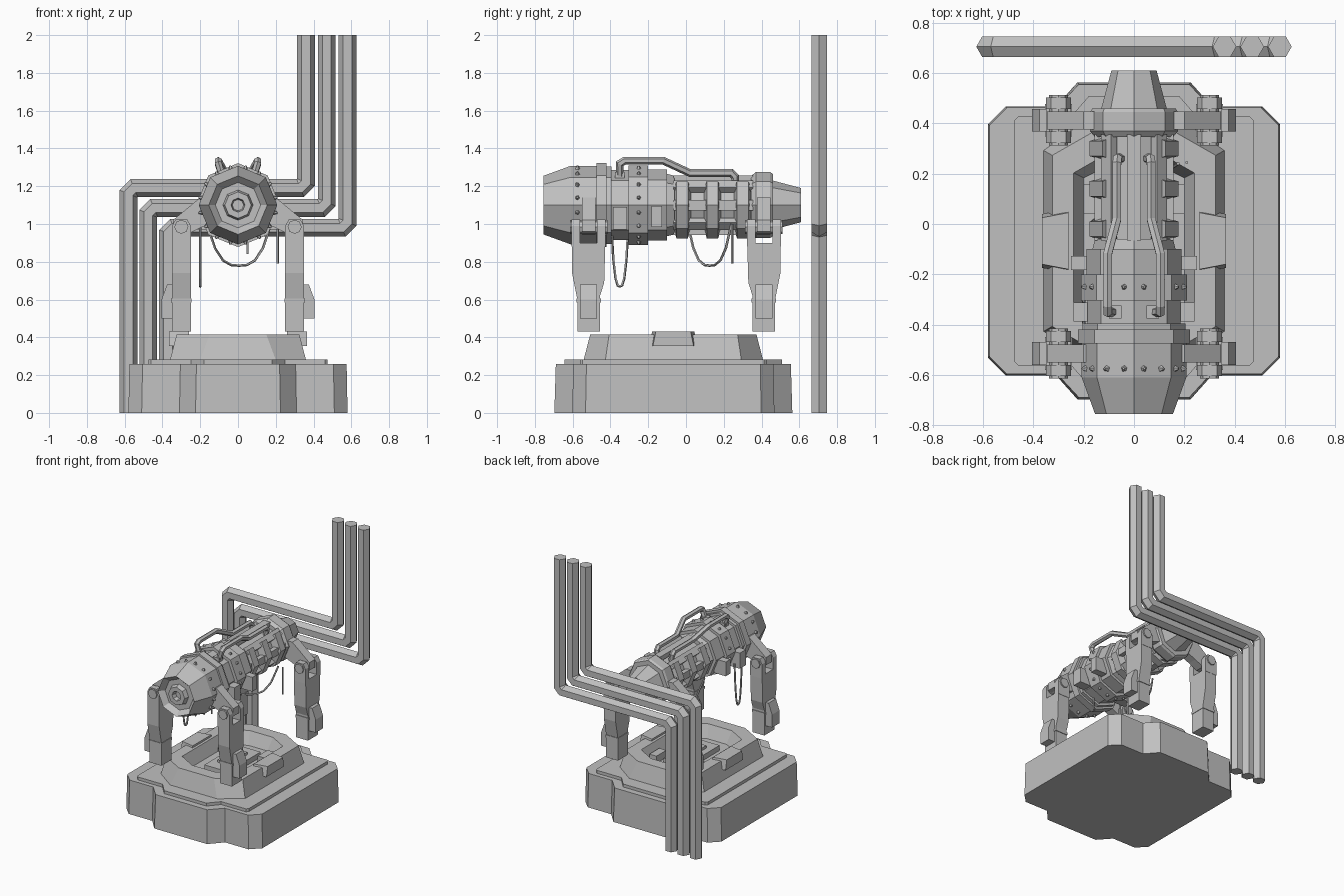
import bpy, bmesh, math
from mathutils import Matrix, Vector

cube = bpy.data.objects.get("Cube")
if cube:
    bpy.data.objects.remove(cube, do_unlink=True)

mat = bpy.data.materials.new("plain grey")
mat.use_nodes = True
GREY = (0.53, 0.53, 0.53, 1)
mat.diffuse_color = GREY
mat.node_tree.nodes["Principled BSDF"].inputs["Base Color"].default_value = GREY

AXIS_Z = 1.1          # height of the barrel axis
BASE_Y = -0.067       # middle of the base


def finish(name, bm):
    bmesh.ops.recalc_face_normals(bm, faces=bm.faces)
    mesh = bpy.data.meshes.new(name)
    bm.to_mesh(mesh)
    bm.free()
    mesh.materials.append(mat)
    obj = bpy.data.objects.new(name, mesh)
    bpy.context.collection.objects.link(obj)
    return obj


def skin(bm, loops):
    """Join equal loops of points with quads and close the ends."""
    rings = [[bm.verts.new(p) for p in loop] for loop in loops]
    n = len(rings[0])
    for a, b in zip(rings, rings[1:]):
        for i in range(n):
            j = (i + 1) % n
            bm.faces.new((a[i], a[j], b[j], b[i]))
    bm.faces.new(rings[0])
    bm.faces.new(rings[-1])


def outline(quarter, z):
    """Mirror a quarter outline into a full one around the base centre."""
    half = quarter + [(-x, y) for x, y in reversed(quarter)]
    full = half + [(-x, -y) for x, y in half]
    return [(x, y + BASE_Y, z) for x, y in full]


def box(bm, centre, size, turn=Matrix()):
    m = Matrix.Translation(centre) @ turn @ Matrix.Diagonal((*size, 1))
    bmesh.ops.create_cube(bm, size=1, matrix=m)


def around(angle, r, y):
    """Point round the barrel, angle measured from the top towards +x."""
    return (r * math.sin(angle), y, AXIS_Z + r * math.cos(angle))


def prism(bm, points, axis, lo, hi):
    """Extrude a flat polygon along x or y."""
    place = (lambda p, d: (d, *p)) if axis == 'x' else (lambda p, d: (p[0], d, p[1]))
    skin(bm, [[place(p, d) for p in points] for d in (lo, hi)])


def sweep(bm, path, r, sides, ref):
    """Mitred tube along a path; ref is roughly normal to its plane."""
    pts, ref, loops = [Vector(p) for p in path], Vector(ref), []
    for i, p in enumerate(pts):
        t0 = (p - pts[max(i - 1, 0)]).normalized()
        t1 = (pts[min(i + 1, len(pts) - 1)] - p).normalized()
        t = (t0 + t1).normalized()
        side = t.cross(ref).normalized()
        up = side.cross(t).normalized()
        stretch = 1 / max(t.dot(t1 if t1.length else t0), 0.5)
        ring = [2 * math.pi * k / sides for k in range(sides)]
        loops.append([p + r * (math.cos(a) * side * stretch + math.sin(a) * up) for a in ring])
    skin(bm, loops)


def lathe(name, profile, sides=8):
    """Turn (y, radius) steps around the barrel axis, one corner on top."""
    bm = bmesh.new()
    ring = [2 * math.pi * k / sides for k in range(sides)]
    skin(bm, [[around(a, r, y) for a in ring] for y, r in profile])
    return finish(name, bm)


# Base: stepped plinth and a raised block with a sunken well
bm = bmesh.new()
skin(bm, [outline([(.58, .465), (.51, .535), (.31, .535), (.225, .63)], 0),
          outline([(.575, .46), (.505, .53), (.305, .53), (.22, .622)], .26)])
finish("base_plinth", bm)

bm = bmesh.new()
step = [(.475, .48), (.46, .495), (.25, .495), (.18, .575)]
skin(bm, [outline(step, .255), outline(step, .283)])
finish("base_step", bm)

bm = bmesh.new()
skin(bm, [outline([(.36, .36), (.2, .475)], .28),
          outline([(.325, .34), (.15, .44)], .415),
          outline([(.24, .27), (.1, .35)], .415),
          outline([(.2, .25), (.08, .31)], .32)])
finish("base_well", bm)

bm = bmesh.new()
box(bm, (0, BASE_Y, .335), (.2, .4, .05))
box(bm, (0, BASE_Y, .365), (.1, .22, .03))
for s in (-1, 1):
    box(bm, (s * .17, .1, .345), (.06, .12, .06))
finish("well_fittings", bm)

bm = bmesh.new()
for s in (-1, 1):
    skin(bm, [[(s * x, y, z) for x, y in ((.26, y0), (.365, y0 + i), (.365, y1 - i), (.26, y1))]
              for y0, y1, i, z in ((-.19, .055, .015, .355), (-.18, .045, .02, .43))])
finish("base_side_blocks", bm)

# Barrel: front housing, core, collar and tail
lathe("front_housing", [
    (-.715, .03), (-.75, .037), (-.75, .07), (-.715, .08), (-.715, .12),
    (-.755, .155), (-.61, .208), (-.475, .208), (-.475, .222), (-.42, .222),
    (-.42, .205), (-.395, .205), (-.395, .185), (-.305, .185), (-.305, .21), (-.2, .21),
    (-.2, .188), (-.1, .188), (-.1, .165), (-.06, .155), (-.06, .12)])
lathe("barrel_core", [(-.08, .122), (.38, .122)])
lathe("rear_collar", [(.345, .13), (.345, .155), (.37, .175), (.445, .175),
                      (.46, .165), (.46, .13), (.61, .09)])

bm = bmesh.new()
for k in range(8):
    a = k * math.pi / 4
    box(bm, around(a, .14, .145), (.055, .42, .035), Matrix.Rotation(a, 4, 'Y'))
finish("core_rails", bm)

# Tapered clamps that wrap the core, open on top
bm = bmesh.new()
section = [(-.046, .125), (-.03, .176), (.03, .176), (.046, .125)]
for y in (-.02, .14, .3):
    skin(bm, [[around(k * math.pi / 4, r, y + d) for d, r in section] for k in range(1, 8)])
finish("core_clamps", bm)

bm = bmesh.new()
for s in (-1, 1):
    box(bm, (s * .19, -.35, 1.03), (.1, .075, .12))
    box(bm, (s * .2, -.155, 1.04), (.1, .055, .11))
finish("housing_boxes", bm)

# Pointed rivets on the two wide bands
bm = bmesh.new()
for y in (-.575, -.25):
    for k in range(16):
        turn = Matrix.Rotation((k + .5) * math.pi / 8, 4, 'Y')
        m = Matrix.Translation((0, y, AXIS_Z)) @ turn @ Matrix.Translation((0, 0, .202))
        bmesh.ops.create_cone(bm, cap_ends=True, segments=5, radius1=.015,
                              radius2=.005, depth=.022, matrix=m)
finish("housing_rivets", bm)

# Twin feed rods on top
bm = bmesh.new()
for s in (-1, 1):
    path = [(.075, -.35, 1.23), (.105, -.35, 1.32), (.105, -.325, 1.335), (.105, -.12, 1.335),
            (.068, .02, 1.27), (.068, .24, 1.27), (.065, .26, 1.25), (.055, .26, 1.2)]
    sweep(bm, [(s * x, y, z) for x, y, z in path], .02, 6, (1, 0, 0))
    box(bm, (s * .075, -.35, 1.25), (.05, .05, .05))
finish("feed_rods", bm)

# Four legs, each with a forked head, pivot, arm and calf block
for place, c in (("front", -.515), ("rear", .412)):
    f = 1 if c > 0 else -1
    for side, s in (("left", 1), ("right", -1)):
        bm = bmesh.new()
        shin = [(-.088, .9), (.088, .9), (.088, .74), (.06, .6), (.06, .43), (-.06, .43),
                (-.06, .62), (-.082, .69)]
        prism(bm, [(c + f * y, z) for y, z in shin], 'x', s * .25, s * .35)
        fork = [(.25, .88), (.25, .99), (.27, 1.025), (.33, 1.025), (.35, .99), (.35, .88)]
        for e in (-1, 1):
            prism(bm, [(s * x, z) for x, z in fork], 'y', c + e * .045, c + e * .09)
        finish(f"{place}_{side}_leg", bm)

        bm = bmesh.new()
        calf = [(.345, .5), (.405, .5), (.405, .6), (.375, .68), (.345, .68)]
        prism(bm, [(s * x, z) for x, z in calf], 'y', c - .045, c + .045)
        box(bm, (s * .3, c, .595), (.108, .13, .02))
        finish(f"{place}_{side}_calf", bm)

        bm = bmesh.new()
        arm = [(.1, 1.14), (.2, 1.14), (.345, 1.02), (.345, .96), (.27, .945), (.2, .98), (.1, 1.02)]
        prism(bm, [(s * x, z) for x, z in arm], 'y', c - .036, c + .036)
        m = Matrix.Translation((s * .3, c, .985)) @ Matrix.Rotation(math.pi / 2, 4, 'X')
        bmesh.ops.create_cone(bm, cap_ends=True, segments=8, radius1=.037, radius2=.037,
                              depth=.2, matrix=m)
        finish(f"{place}_{side}_arm", bm)

# Three stepped pipes behind
bm = bmesh.new()
cut = .03
for top_x, z, low_x in ((.36, 1.19, -.58), (.47, 1.085, -.475), (.58, .98, -.37)):
    path = [(top_x, 2), (top_x, z + cut), (top_x - cut, z), (low_x + cut, z),
            (low_x, z - cut), (low_x, 0)]
    sweep(bm, [(x, .705, h) for x, h in path], .047, 6, (0, 1, 0))
finish("rear_pipes", bm)

# Hanging cables
bm = bmesh.new()
for p, q, low in (((-.2, -.395), (-.2, -.305), .67), ((-.165, .01), (.175, .24), .78)):
    path = []
    for k in range(9):
        t = k / 8
        sag = 1 - abs(2 * t - 1) ** 3
        path.append((p[0] + (q[0] - p[0]) * t, p[1] + (q[1] - p[1]) * t, 1 - (1 - low) * sag))
    ref = Vector((q[1] - p[1], p[0] - q[0], 0)).normalized()
    sweep(bm, path, .007, 5, ref)
for x, y, low in ((.21, .245, .79), (.05, -.39, .84)):
    sweep(bm, [(x, y, 1), (x, y, low)], .006, 5, (0, 1, 0))
finish("cables", bm)
